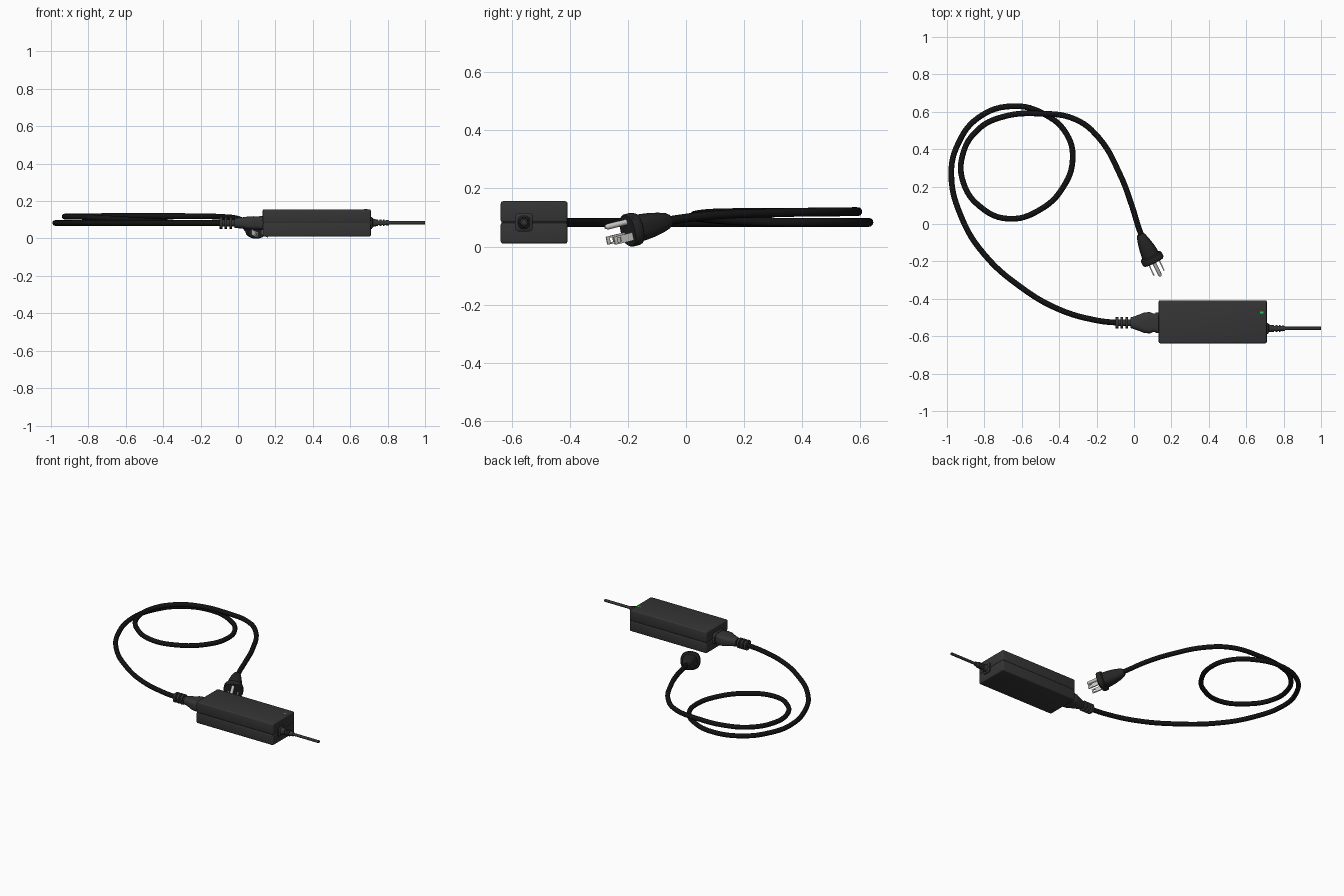
import bpy, bmesh, math
from mathutils import Matrix, Vector

if "Cube" in bpy.data.objects:
    bpy.data.objects.remove(bpy.data.objects["Cube"])


def material(name, rgb):
    m = bpy.data.materials.new(name)
    m.diffuse_color = (*rgb, 1)
    m.use_nodes = True
    m.node_tree.nodes["Principled BSDF"].inputs["Base Color"].default_value = m.diffuse_color
    return m


SHELL = material("charcoal_plastic", (0.035, 0.035, 0.035))
RUBBER = material("black_rubber", (0.006, 0.006, 0.006))
MOULD = material("dark_plastic", (0.018, 0.018, 0.018))
METAL = material("metal", (0.6, 0.58, 0.55))
GREEN = material("green_light", (0.02, 0.6, 0.05))


def finish(name, bm, mat, matrix=None):
    bmesh.ops.recalc_face_normals(bm, faces=bm.faces)
    me = bpy.data.meshes.new(name)
    bm.to_mesh(me)
    bm.free()
    me.materials.append(mat)
    ob = bpy.data.objects.new(name, me)
    bpy.context.collection.objects.link(ob)
    if matrix:
        ob.matrix_world = matrix
    bpy.ops.object.select_all(action='DESELECT')
    ob.select_set(True)
    bpy.context.view_layer.objects.active = ob
    bpy.ops.object.shade_smooth_by_angle(angle=math.radians(35))
    return ob


def box(name, lo, hi, mat, bevel=0, matrix=None):
    lo, hi = Vector(lo), Vector(hi)
    bm = bmesh.new()
    bmesh.ops.create_cube(bm, size=1, matrix=Matrix.Translation((lo + hi) / 2)
                          @ Matrix.Diagonal((*(hi - lo), 1)))
    if bevel:
        bmesh.ops.bevel(bm, geom=bm.edges[:], offset=bevel, segments=3,
                        profile=0.5, affect='EDGES')
    return finish(name, bm, mat, matrix)


def loft(name, rings, mat, matrix, sides=32):
    """Rings along local x: (x, half width, half height, squareness exponent)."""
    bm = bmesh.new()
    loops = []
    for x, hy, hz, n in rings:
        loop = []
        for i in range(sides):
            c, s = math.cos(math.tau * i / sides), math.sin(math.tau * i / sides)
            loop.append(bm.verts.new((x, hy * math.copysign(abs(c) ** (2 / n), c),
                                      hz * math.copysign(abs(s) ** (2 / n), s))))
        loops.append(loop)
    for a, b in zip(loops, loops[1:]):
        for i in range(sides):
            j = (i + 1) % sides
            bm.faces.new((a[i], a[j], b[j], b[i]))
    bm.faces.new(loops[0])
    bm.faces.new(loops[-1])
    return finish(name, bm, mat, matrix)


def ribs(x0, step, count, wide, thin, fill=0.55):
    """Alternating thick and thin rings for a strain relief."""
    out = []
    for k in range(count):
        x = x0 + k * step
        out += [(x, wide, wide, 2.6), (x + step * fill, wide, wide, 2.6),
                (x + step * fill, thin, thin, 2.2), (x + step, thin, thin, 2.2)]
    return out


def tube(name, pts, radius, mat):
    cu = bpy.data.curves.new(name, 'CURVE')
    cu.dimensions = '3D'
    cu.bevel_depth, cu.bevel_resolution = radius, 4
    cu.resolution_u = 6
    cu.use_fill_caps = True
    sp = cu.splines.new('BEZIER')
    sp.bezier_points.add(len(pts) - 1)
    for bp, p in zip(sp.bezier_points, pts):
        bp.co = p
        bp.handle_left_type = bp.handle_right_type = 'AUTO'
    cu.materials.append(mat)
    ob = bpy.data.objects.new(name, cu)
    bpy.context.collection.objects.link(ob)
    bpy.ops.object.select_all(action='DESELECT')
    ob.select_set(True)
    bpy.context.view_layer.objects.active = ob
    bpy.ops.object.convert(target='MESH')
    bpy.ops.object.shade_smooth_by_angle(angle=math.radians(40))


# Power brick: two shells with a fine seam around a hidden core
Y0, Y1 = -0.638, -0.408
box("brick_lower_shell", (0.132, Y0, 0.01), (0.71, Y1, 0.0825), SHELL, 0.008)
box("brick_upper_shell", (0.132, Y0, 0.0825), (0.71, Y1, 0.156), SHELL, 0.008)
box("brick_core", (0.135, Y0 + 0.003, 0.03), (0.707, Y1 - 0.003, 0.135), SHELL)
box("status_light", (0.673, -0.478, 0.15), (0.693, -0.467, 0.1575), GREEN)

# Socket connector with ribbed strain relief
loft("socket_connector",
     ribs(-0.098, 0.026, 3, 0.031, 0.018) +
     [(-0.02, 0.028, 0.026, 2.5), (0.0, 0.034, 0.028, 2.5),
      (0.03, 0.045, 0.031, 3), (0.055, 0.055, 0.035, 3.5), (0.085, 0.057, 0.036, 4),
      (0.1, 0.05, 0.035, 4), (0.115, 0.05, 0.035, 4), (0.115, 0.056, 0.038, 4),
      (0.135, 0.056, 0.038, 4)],
     SHELL, Matrix.Translation((0, -0.528, 0.083)))

# Output lead
DC = Matrix.Translation((0, -0.558, 0.084))
loft("output_collar", [(0.705, 0.03, 0.032, 6), (0.716, 0.03, 0.032, 6),
                       (0.722, 0.02, 0.022, 3), (0.74, 0.018, 0.018, 2.2)] +
     ribs(0.74, 0.017, 3, 0.0185, 0.013) +
     [(0.79, 0.016, 0.016, 2), (0.808, 0.013, 0.013, 2)], SHELL, DC)
loft("output_wire", [(0.78, 0.009, 0.009, 2), (1.0, 0.009, 0.009, 2)], SHELL, DC, 16)

# Looped mains cable: lower run, then the upper turn crossing over it
LOW = [(-0.09, -0.528), (-0.19, -0.517), (-0.40, -0.457), (-0.61, -0.334),
       (-0.80, -0.163), (-0.92, 0.03), (-0.977, 0.27), (-0.94, 0.43), (-0.83, 0.57),
       (-0.645, 0.63), (-0.475, 0.585), (-0.36, 0.48), (-0.328, 0.345)]
HIGH = [(-0.38, 0.195, 0.088), (-0.50, 0.078, 0.096), (-0.672, 0.028, 0.106),
        (-0.823, 0.093, 0.115), (-0.912, 0.22, 0.117), (-0.916, 0.37, 0.118),
        (-0.834, 0.505, 0.119), (-0.705, 0.572, 0.12), (-0.50, 0.59, 0.12),
        (-0.315, 0.56, 0.12), (-0.19, 0.463, 0.119), (-0.075, 0.265, 0.115),
        (-0.01, 0.094, 0.108), (0.025, -0.02, 0.095), (0.05, -0.085, 0.084)]
tube("mains_cable", [(x, y, 0.083) for x, y in LOW] + HIGH, 0.0152, RUBBER)

# Mains plug, tilted slightly downward
ax = Vector((0.42, -0.86, -0.21)).normalized()
side = Vector((0, 0, 1)).cross(ax).normalized()
up = ax.cross(side)
PLUG = Matrix.Translation((0.033, -0.055, 0.09)) @ Matrix((ax, side, up)).transposed().to_4x4()
loft("plug_body",
     [(0.0, 0.019, 0.02, 2), (0.012, 0.025, 0.028, 2.2), (0.04, 0.033, 0.036, 2.5),
      (0.08, 0.042, 0.043, 2.5), (0.11, 0.046, 0.046, 2.5), (0.128, 0.047, 0.046, 2.5),
      (0.134, 0.058, 0.055, 2.6), (0.142, 0.061, 0.057, 2.6), (0.16, 0.061, 0.057, 2.6),
      (0.166, 0.057, 0.053, 2.6)], MOULD, PLUG)
for name, s in (("left_blade", -1), ("right_blade", 1)):
    y = s * 0.03
    for part, z0, z1 in (("upper", -0.012, -0.006), ("lower", -0.034, -0.028)):
        box(f"{name}_{part}_tip", (0.212, y - 0.0035, z0 - 0.0), (0.226, y + 0.0035, z1),
            METAL, 0, PLUG)
    box(name, (0.15, y - 0.0035, -0.034), (0.213, y + 0.0035, -0.006), METAL, 0, PLUG)
    box(name + "_end", (0.225, y - 0.0035, -0.034), (0.238, y + 0.0035, -0.006),
        METAL, 0.002, PLUG)
loft("ground_pin", [(0.15, 0.010, 0.010, 2), (0.238, 0.010, 0.010, 2),
                    (0.248, 0.006, 0.006, 2)],
     METAL, PLUG @ Matrix.Translation((0, 0, 0.03)), 16)
